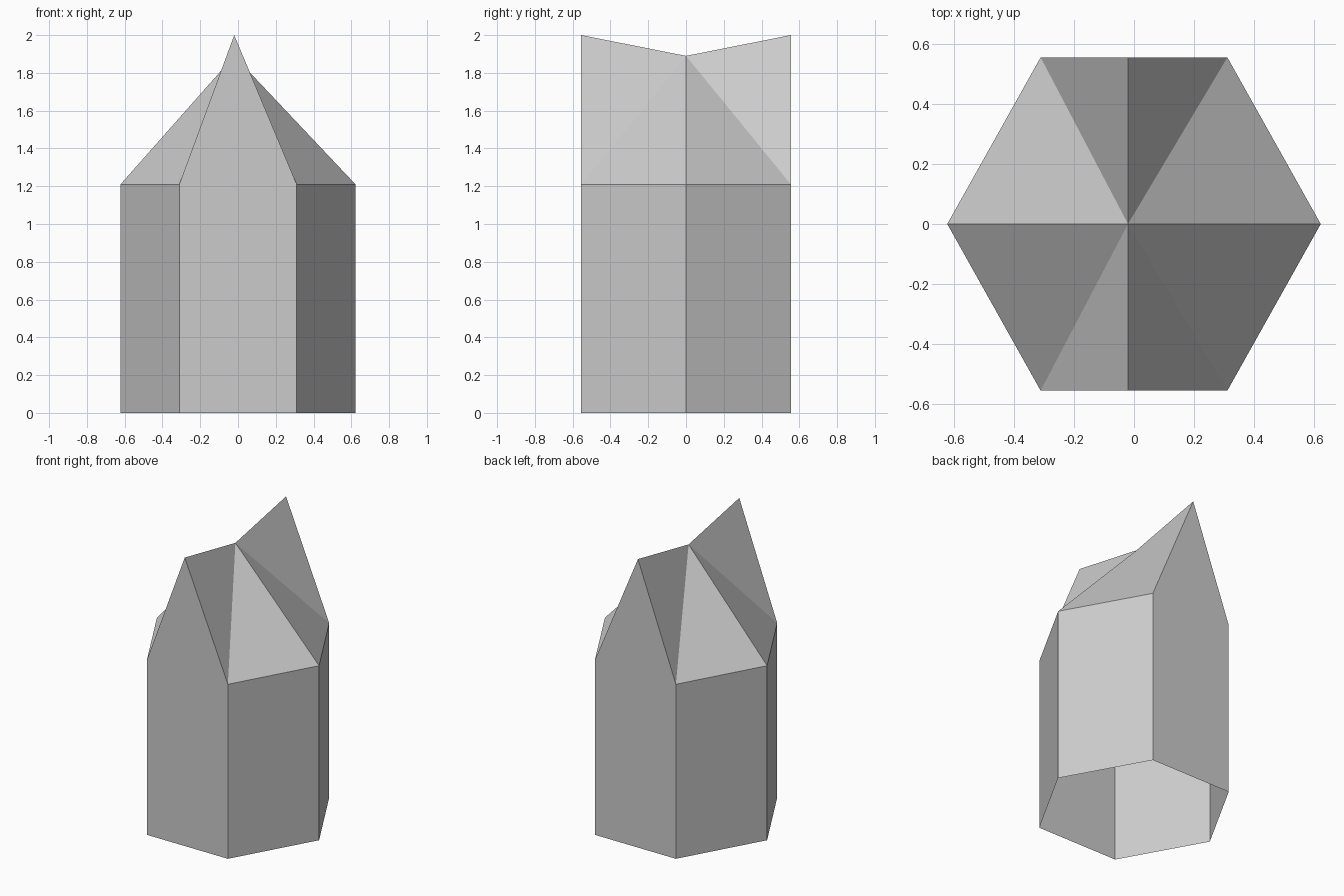
import bpy
import bmesh
from math import sin, cos, pi

default_cube = bpy.data.objects.get("Cube")
if default_cube:
    bpy.data.objects.remove(default_cube, do_unlink=True)

RADIUS, HALF_DEPTH = 0.622, 0.555
EAVE, PEAK, GABLE_TOP = 1.21, 1.89, 2.0
RIDGE_X = -0.02

grey = bpy.data.materials.new("plain grey")
grey.use_nodes = True
colour = (0.6, 0.6, 0.6, 1)
grey.diffuse_color = colour
grey.node_tree.nodes["Principled BSDF"].inputs["Base Color"].default_value = colour


def hexagon(z):
    """Corners counter-clockwise from +x; edges 1 and 4 face back and front."""
    depth = HALF_DEPTH / sin(pi / 3)
    return [(RADIUS * cos(i * pi / 3), depth * sin(i * pi / 3), z) for i in range(6)]


def make_part(name, polygons):
    bm = bmesh.new()
    for polygon in polygons:
        bm.faces.new([bm.verts.new(p) for p in polygon])
    bmesh.ops.remove_doubles(bm, verts=bm.verts, dist=0.0001)
    mesh = bpy.data.meshes.new(name)
    bm.to_mesh(mesh)
    bm.free()
    mesh.materials.append(grey)
    part = bpy.data.objects.new(name, mesh)
    bpy.context.collection.objects.link(part)


base, eave = hexagon(0), hexagon(EAVE)
gables = {1: (RIDGE_X, HALF_DEPTH, GABLE_TOP), 4: (RIDGE_X, -HALF_DEPTH, GABLE_TOP)}
peak = (RIDGE_X, 0, PEAK)

# Hollow six-sided walls, open underneath; front and back rise to gables
walls, roof = [], []
for i in range(6):
    j = (i + 1) % 6
    tip = [gables[i]] if i in gables else []
    walls.append([base[i], base[j], eave[j]] + tip + [eave[i]])
    # Roof triangles meeting at the central low point of the ridge
    rim = [eave[i]] + tip + [eave[j]]
    roof += [[a, b, peak] for a, b in zip(rim, rim[1:])]

make_part("tower_walls", walls)
make_part("folded_roof", roof)
